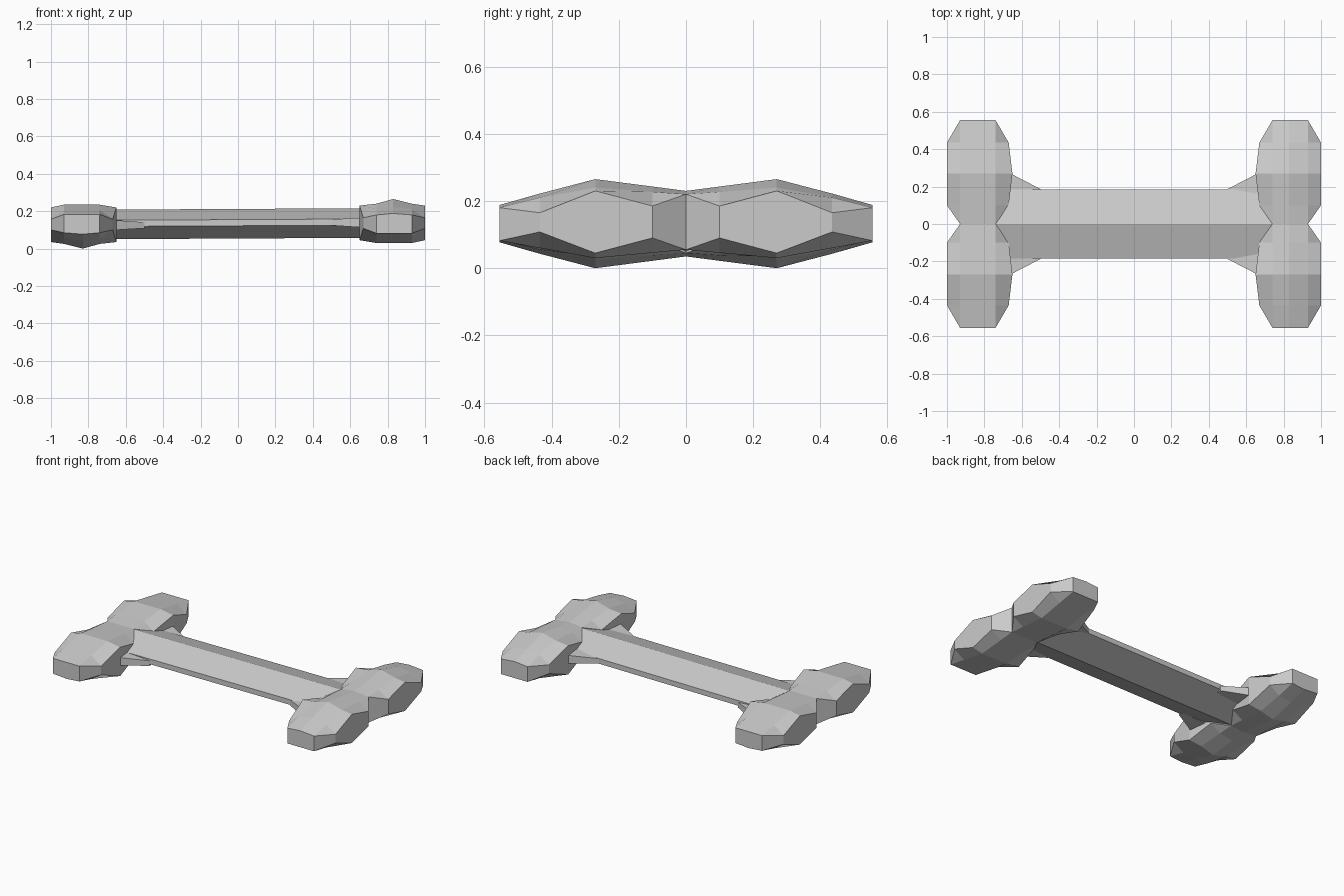
import bpy, bmesh
from mathutils import Vector

if "Cube" in bpy.data.objects:
    bpy.data.objects.remove(bpy.data.objects["Cube"])


def loft(name, rings):
    """Skin a list of equal-length rings, cap both ends, weld collapsed points."""
    bm = bmesh.new()
    vr = [[bm.verts.new(p) for p in r] for r in rings]
    n = len(rings[0])
    for a, b in zip(vr, vr[1:]):
        for i in range(n):
            j = (i + 1) % n
            bm.faces.new((a[i], a[j], b[j], b[i]))
    bm.faces.new(vr[0][::-1])
    bm.faces.new(vr[-1])
    bmesh.ops.remove_doubles(bm, verts=bm.verts, dist=0.0005)
    bmesh.ops.recalc_face_normals(bm, faces=bm.faces)
    me = bpy.data.meshes.new(name)
    bm.to_mesh(me)
    bm.free()
    ob = bpy.data.objects.new(name, me)
    bpy.context.collection.objects.link(ob)
    return ob


def flip(p):
    """Half turn about the y axis through the middle of the bone."""
    return Vector((-p[0], p[1], 0.265 - p[2]))


# Knob stations: y, outer x, inner x, side z low/high, flat z low/high, ridge z
STATIONS = [
    (0.0, 0.93, 0.74, 0.055, 0.22, 0.055, 0.22, 0.23),
    (0.10, 1.0, 0.67, 0.09, 0.185, 0.046, 0.227, 0.243),
    (0.27, 1.0, 0.65, 0.045, 0.23, 0.03, 0.24, 0.265),
    (0.435, 1.0, 0.67, 0.108, 0.165, 0.06, 0.21, 0.222),
    (0.555, 0.93, 0.74, 0.082, 0.18, 0.082, 0.18, 0.188),
]


def knob_ring(s, side):
    y, xo, xi, lo, hi, flo, fhi, ridge = s
    y *= side
    return [(xo, y, lo), (xo, y, hi), (0.93, y, fhi), (0.83, y, ridge),
            (0.74, y, fhi), (xi, y, hi), (xi, y, lo), (0.74, y, flo), (0.93, y, flo)]


# Double-lobed knobs at both ends
rings = [knob_ring(s, -1) for s in STATIONS[:0:-1]] + [knob_ring(s, 1) for s in STATIONS]
loft("right_knob", rings)
loft("left_knob", [[flip(p) for p in r] for r in rings])


# Six-sided shaft, ridged above and below, with a slight tilt
def shaft_ring(x, dz):
    return [(x, y, z + dz) for y, z in
            [(0, 0.212), (0.185, 0.155), (0.185, 0.122),
             (0, 0.054), (-0.185, 0.122), (-0.185, 0.155)]]


loft("shaft", [shaft_ring(-0.76, -0.004), shaft_ring(0.76, 0.004)])


# Small wedge flares where the shaft meets the knobs
def flare_ring(x, y, zlo, zhi, side):
    return [(x, 0.15 * side, zlo), (x, y * side, zlo), (x, y * side, zhi), (x, 0.15 * side, zhi)]


for side, label in ((1, "back"), (-1, "front")):
    flare = [flare_ring(0.50, 0.187, 0.124, 0.156, side), flare_ring(0.68, 0.28, 0.112, 0.167, side)]
    loft("right_flare_" + label, flare)
    loft("left_flare_" + label, [[flip(p) for p in r] for r in flare])
